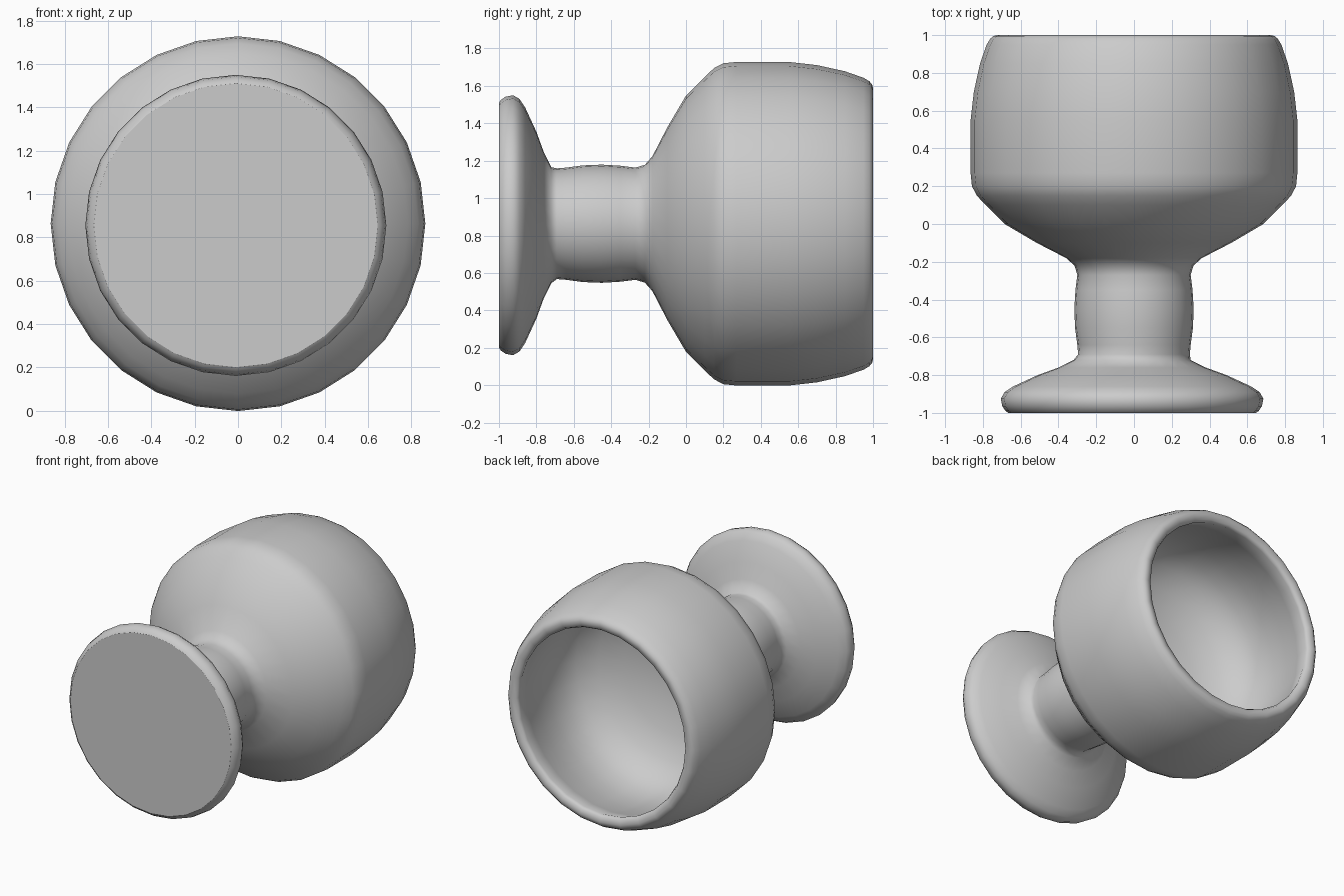
import bpy, bmesh, math

if "Cube" in bpy.data.objects:
    bpy.data.objects.remove(bpy.data.objects["Cube"])

AXIS_Z = 0.863
SIDES = 28

grey = bpy.data.materials.new("plain grey")
grey.diffuse_color = (0.6, 0.6, 0.6, 1)
grey.use_nodes = True
grey.node_tree.nodes["Principled BSDF"].inputs["Base Color"].default_value = grey.diffuse_color

# Closed cross-section as (position along y, radius): foot, stem, bowl, rim, hollow
foot = [(-1.0, 0), (-1.0, 0.655), (-0.99, 0.67), (-0.965, 0.687), (-0.925, 0.695),
        (-0.89, 0.675), (-0.86, 0.63), (-0.80, 0.50), (-0.76, 0.39), (-0.72, 0.31)]
stem = [(-0.69, 0.296), (-0.64, 0.30), (-0.55, 0.312), (-0.45, 0.316),
        (-0.35, 0.31), (-0.27, 0.30)]
bowl = [(-0.22, 0.315), (-0.18, 0.36), (-0.10, 0.515), (0.0, 0.685), (0.10, 0.785),
        (0.15, 0.832), (0.20, 0.858), (0.27, 0.865), (0.55, 0.865), (0.70, 0.848),
        (0.85, 0.815), (0.95, 0.78), (0.98, 0.762)]
rim = [(0.995, 0.745), (1.0, 0.725), (0.993, 0.69), (0.97, 0.677)]
hollow = [(0.85, 0.71), (0.70, 0.743), (0.55, 0.76), (0.40, 0.75), (0.28, 0.70),
          (0.18, 0.59), (0.11, 0.43), (0.06, 0.22), (0.04, 0)]


def lathe(name, profile):
    """Spin a profile around the y axis."""
    bm = bmesh.new()
    verts = [bm.verts.new((r, y, 0)) for y, r in profile]
    edges = [bm.edges.new(pair) for pair in zip(verts, verts[1:])]
    bmesh.ops.spin(bm, geom=verts + edges, cent=(0, 0, 0), axis=(0, 1, 0),
                   angle=math.tau, steps=SIDES, use_duplicate=False)
    bmesh.ops.remove_doubles(bm, verts=bm.verts, dist=0.0005)
    bmesh.ops.recalc_face_normals(bm, faces=bm.faces)
    # The foot sits slightly off the bowl axis
    for v in bm.verts:
        if v.co.y < -0.70:
            v.co.x -= 0.01
            v.co.z -= 0.008
    # Flat underside of the foot
    for f in bm.faces:
        f.smooth = f.calc_center_median().y > -0.999
    for e in bm.edges:
        ys = [v.co.y for v in e.verts]
        e.smooth = not (max(ys) < -0.999 and len(e.link_faces) == 2
                        and any(not f.smooth for f in e.link_faces))
    mesh = bpy.data.meshes.new(name)
    bm.to_mesh(mesh)
    bm.free()
    mesh.materials.append(grey)
    obj = bpy.data.objects.new(name, mesh)
    obj.location.z = AXIS_Z
    bpy.context.collection.objects.link(obj)
    return obj


# Goblet lying on its side, mouth to the back
lathe("goblet", foot + stem + bowl + rim + hollow)
